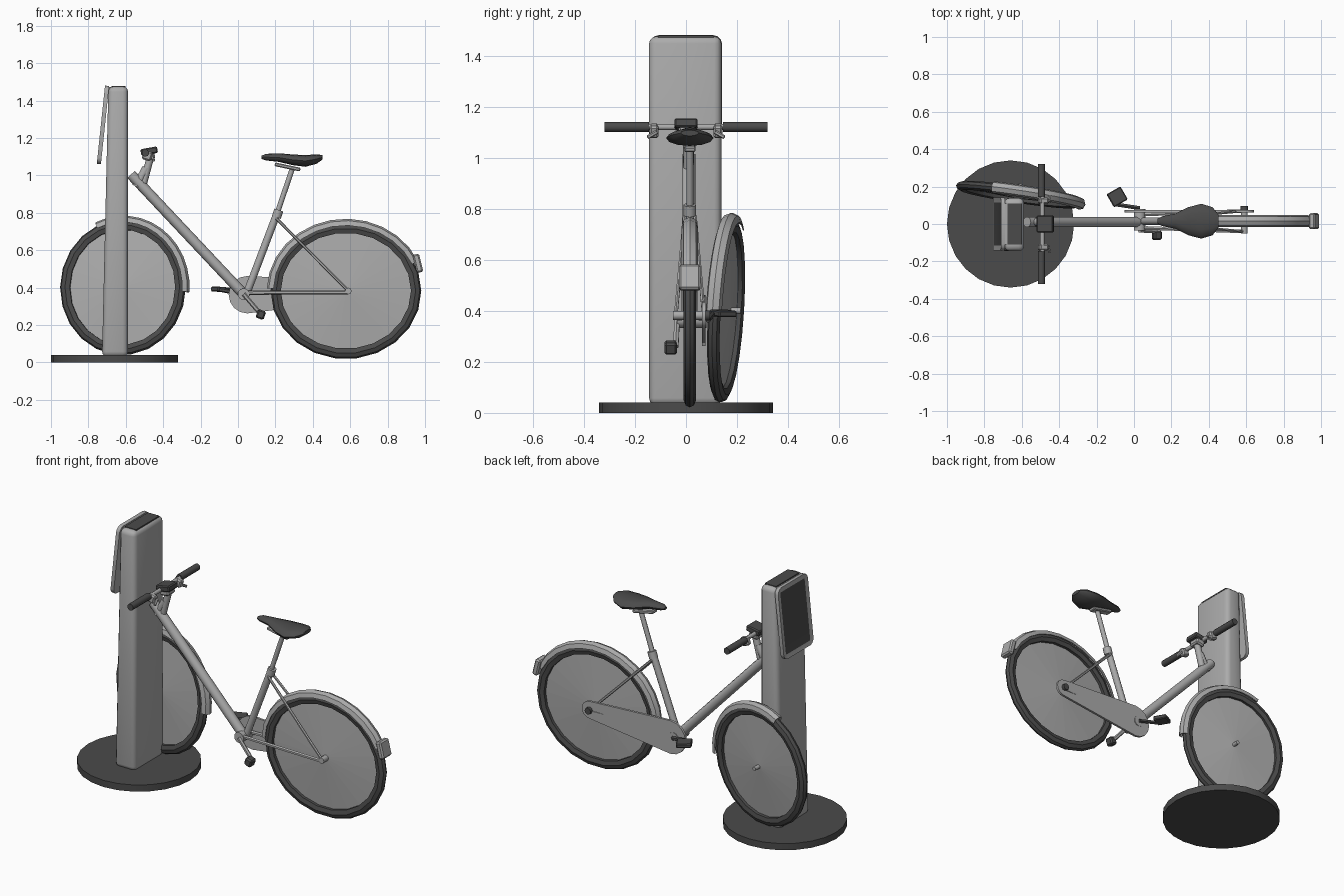
import bpy, bmesh, math
from math import sin, cos, pi, radians
from mathutils import Vector, Matrix

if "Cube" in bpy.data.objects:
    bpy.data.objects.remove(bpy.data.objects["Cube"])


def material(name, v):
    m = bpy.data.materials.new(name)
    m.diffuse_color = (v, v, v, 1)
    m.use_nodes = True
    m.node_tree.nodes["Principled BSDF"].inputs["Base Color"].default_value = m.diffuse_color
    return m


LIGHT = material("light grey", 0.41)
DARK = material("dark grey", 0.07)
CY = 0.015  # centre plane of the bicycle


def finish(name, bm, mats, smooth=35):
    bmesh.ops.recalc_face_normals(bm, faces=bm.faces)
    me = bpy.data.meshes.new(name)
    bm.to_mesh(me)
    bm.free()
    ob = bpy.data.objects.new(name, me)
    bpy.context.collection.objects.link(ob)
    for m in mats if isinstance(mats, list) else [mats]:
        me.materials.append(m)
    if smooth:
        bpy.ops.object.select_all(action='DESELECT')
        ob.select_set(True)
        bpy.context.view_layer.objects.active = ob
        bpy.ops.object.shade_smooth_by_angle(angle=radians(smooth))
    return ob


def tube(name, a, b, r, mat, sides=8, r2=None):
    a, b = Vector(a), Vector(b)
    d = b - a
    bm = bmesh.new()
    M = Matrix.Translation((a + b) / 2) @ d.to_track_quat('Z', 'Y').to_matrix().to_4x4()
    bmesh.ops.create_cone(bm, cap_ends=True, segments=sides, radius1=r,
                          radius2=r if r2 is None else r2, depth=d.length, matrix=M)
    return finish(name, bm, mat, 50)


def box(name, centre, size, mat, tilt=0, bevel=0.0, segs=1, yaw=0):
    bm = bmesh.new()
    M = (Matrix.Translation(centre) @ Matrix.Rotation(yaw, 4, 'Z')
         @ Matrix.Rotation(tilt, 4, 'Y') @ Matrix.Diagonal((*size, 1)))
    bmesh.ops.create_cube(bm, size=1, matrix=M)
    if bevel:
        bmesh.ops.bevel(bm, geom=bm.edges[:], offset=bevel, segments=segs,
                        affect='EDGES', profile=0.5)
    return finish(name, bm, mat)


def sweep(name, profile, rx, rz, a0, a1, steps, mat, M, closed, smooth=35):
    """Sweep (y, radial offset) points round an ellipse in the xz plane."""
    bm = bmesh.new()
    rings = []
    for i in range(steps if closed else steps + 1):
        t = radians(a0 + (a1 - a0) * i / steps)
        rings.append([bm.verts.new(M @ Vector(((rx + d) * cos(t), y, (rz + d) * sin(t))))
                      for y, d in profile])
    n = len(profile)
    for i in range(steps):
        p, q = rings[i], rings[(i + 1) % len(rings)]
        for j in range(n):
            k = (j + 1) % n
            bm.faces.new((p[j], p[k], q[k], q[j]))
    if not closed:
        bm.faces.new(rings[0])
        bm.faces.new(rings[-1])
    return finish(name, bm, mat, smooth)


TYRE = [(0, 0), (0.016, -0.008), (0.025, -0.03), (0.018, -0.055),
        (-0.018, -0.055), (-0.025, -0.03), (-0.016, -0.008)]
FENDER = [(-0.032, -0.022), (-0.024, 0.004), (0, 0.014), (0.024, 0.004), (0.032, -0.022),
          (0.027, -0.022), (0.02, 0), (0, 0.008), (-0.02, 0), (-0.027, -0.022)]


def wheel(name, M, rx, rz, fa, fb):
    sweep(name + "_tyre", TYRE, rx, rz, 0, 360, 22, DARK, M, True, 25)
    sweep(name + "_fender", FENDER, rx + 0.006, rz + 0.006, fa, fb, 12, LIGHT, M, False)
    # solid wheel cover, slightly domed on both sides
    bm = bmesh.new()
    ring = [bm.verts.new(M @ Vector(((rx - 0.048) * cos(t), 0, (rz - 0.048) * sin(t))))
            for t in [2 * pi * i / 22 for i in range(22)]]
    for y in (-0.022, 0.022):
        hub = bm.verts.new(M @ Vector((0, y, 0)))
        for i in range(22):
            bm.faces.new((ring[i], ring[(i + 1) % 22], hub))
    finish(name + "_cover", bm, LIGHT, 0)


# Round base
tube("base_disc", (-0.66, 0, 0), (-0.66, 0, 0.04), 0.34, DARK, 24)

# Tapered pillar with rounded edges
bm = bmesh.new()
bmesh.ops.create_cube(bm, size=1)
for v in bm.verts:
    top = v.co.z > 0
    left = -0.693 if top else -0.727
    v.co = (left if v.co.x < 0 else -0.588, 0.283 * v.co.y - 0.003, 1.475 if top else 0.03)
bmesh.ops.bevel(bm, geom=bm.edges[:], offset=0.028, segments=3, affect='EDGES', profile=0.5)
finish("pillar", bm, LIGHT)
box("pillar_cap", (-0.64, 0, 1.475), (0.075, 0.22, 0.008), DARK)

# Tilted display panel with an inset dark screen
bm = bmesh.new()
M = Matrix.Translation((-0.722, 0, 1.27)) @ Matrix.Rotation(radians(6), 4, 'Y')
bmesh.ops.create_cube(bm, size=1, matrix=Matrix.Diagonal((0.022, 0.283, 0.42, 1)))
bmesh.ops.bevel(bm, geom=[e for e in bm.edges if abs(e.verts[0].co.x - e.verts[1].co.x) > 0.01],
                offset=0.035, segments=3, affect='EDGES', profile=0.5)
face = min(bm.faces, key=lambda f: f.calc_center_median().x)
bmesh.ops.inset_region(bm, faces=[face], thickness=0.026, depth=-0.004)
face.material_index = 1
bm.transform(M)
finish("display_panel", bm, [LIGHT, DARK])
box("display_bracket", (-0.695, 0, 1.462), (0.03, 0.22, 0.02), LIGHT)

# Wheels: the front one is steered and leaning beside the pillar
rear = Matrix.Translation((0.577, CY, 0.383))
front = (Matrix.Translation((-0.615, 0.157, 0.402)) @ Matrix.Rotation(radians(-8.5), 4, 'Z')
         @ Matrix.Rotation(radians(-3.5), 4, 'X'))
wheel("rear_wheel", rear, 0.403, 0.365, 24, 178)
wheel("front_wheel", front, 0.34, 0.363, -4, 115)
tube("front_axle", (-0.615, 0.10, 0.40), (-0.605, 0.215, 0.40), 0.012, LIGHT)
tube("rear_axle", (0.59, -0.05, 0.382), (0.59, 0.085, 0.382), 0.018, LIGHT)
tube("rear_axle_nut", (0.59, 0.075, 0.382), (0.59, 0.095, 0.382), 0.02, DARK)
box("rear_light", (0.962, CY, 0.53), (0.035, 0.085, 0.10), LIGHT, radians(-14), 0.008)

# Frame
tube("main_tube", (-0.572, 0.01, 1.005), (0.03, 0.01, 0.365), 0.028, LIGHT, 10)
tube("bottom_bracket", (0.03, -0.035, 0.365), (0.03, 0.08, 0.365), 0.032, LIGHT, 10)
tube("seat_tube", (0.045, CY, 0.365), (0.21, CY, 0.80), 0.02, LIGHT, 10)
tube("seat_post", (0.20, CY, 0.77), (0.292, CY, 1.04), 0.014, LIGHT)
tube("seat_clamp", (0.205, CY, 0.775), (0.218, CY, 0.815), 0.025, LIGHT)
for s, side in ((-1, "right"), (1, "left")):
    y = CY + s * 0.055
    tube("seat_stay_" + side, (0.205, CY + s * 0.02, 0.77), (0.59, y, 0.382), 0.008, LIGHT, 6)
    tube("chain_stay_" + side, (0.03, CY + s * 0.035, 0.372), (0.59, y, 0.375), 0.011, LIGHT, 6)

# Chain guard: hull of a large and a small circle
bm = bmesh.new()
outline = []
for cx, cz, r, start in ((0.05, 0.362, 0.10, 90), (0.59, 0.382, 0.052, -90)):
    for i in range(9):
        t = radians(start + 180 * i / 8)
        outline.append(bm.verts.new((cx + r * cos(t), 0.062, cz + r * sin(t))))
f = bm.faces.new(outline)
ext = bmesh.ops.extrude_face_region(bm, geom=[f])
bmesh.ops.translate(bm, vec=(0, 0.014, 0),
                    verts=[g for g in ext['geom'] if isinstance(g, bmesh.types.BMVert)])
finish("chain_guard", bm, LIGHT)

# Cranks and pedals
tube("crank_left", (0.03, 0.085, 0.365), (-0.10, 0.105, 0.39), 0.012, DARK, 6)
box("pedal_left", (-0.09, 0.145, 0.39), (0.085, 0.08, 0.025), DARK, radians(4), 0.005, 1, radians(30))
tube("crank_right", (0.03, -0.035, 0.365), (0.12, -0.04, 0.26), 0.012, LIGHT, 6)
box("pedal_right", (0.122, -0.06, 0.256), (0.045, 0.05, 0.048), DARK, radians(20), 0.008)

# Saddle: elliptical sections (x, half width, bottom, top) from nose to tail
bm = bmesh.new()
rings = []
for x, w, lo, hi in ((0.125, 0.012, 1.088, 1.105), (0.15, 0.026, 1.08, 1.115),
                     (0.22, 0.04, 1.072, 1.118), (0.29, 0.075, 1.055, 1.112),
                     (0.36, 0.093, 1.046, 1.108), (0.42, 0.075, 1.062, 1.113),
                     (0.452, 0.035, 1.085, 1.108)):
    rings.append([bm.verts.new((x, CY + w * cos(t), (lo + hi) / 2 + (hi - lo) / 2 * sin(t)))
                  for t in [2 * pi * i / 12 for i in range(12)]])
for p, q in zip(rings, rings[1:]):
    for j in range(12):
        bm.faces.new((p[j], p[(j + 1) % 12], q[(j + 1) % 12], q[j]))
bm.faces.new(rings[0])
bm.faces.new(rings[-1])
finish("saddle", bm, DARK)
box("saddle_rail", (0.265, CY, 1.045), (0.14, 0.045, 0.02), LIGHT, radians(12), 0.005)

# Stem and handlebar
tube("head_tube", (-0.545, 0.01, 0.94), (-0.49, 0.01, 1.04), 0.022, LIGHT, 10)
tube("stem", (-0.505, 0.01, 0.96), (-0.465, 0.01, 1.11), 0.02, LIGHT, 8)
box("stem_clamp", (-0.475, 0.005, 1.105), (0.06, 0.07, 0.045), LIGHT, radians(-10), 0.008)
box("bar_display", (-0.475, 0, 1.13), (0.09, 0.09, 0.035), DARK, radians(-10), 0.006)
tube("handlebar", (-0.49, -0.18, 1.12), (-0.49, 0.18, 1.12), 0.012, LIGHT)
for s, side in ((-1, "right"), (1, "left")):
    tube("grip_" + side, (-0.495, s * 0.145, 1.12), (-0.495, s * 0.32, 1.12), 0.02, DARK, 10)
    box("brake_mount_" + side, (-0.485, s * 0.125, 1.105), (0.05, 0.035, 0.05), LIGHT, 0.3, 0.008)
    tube("brake_lever_" + side, (-0.46, s * 0.115, 1.10), (-0.45, s * 0.15, 1.08), 0.008, LIGHT, 6)
